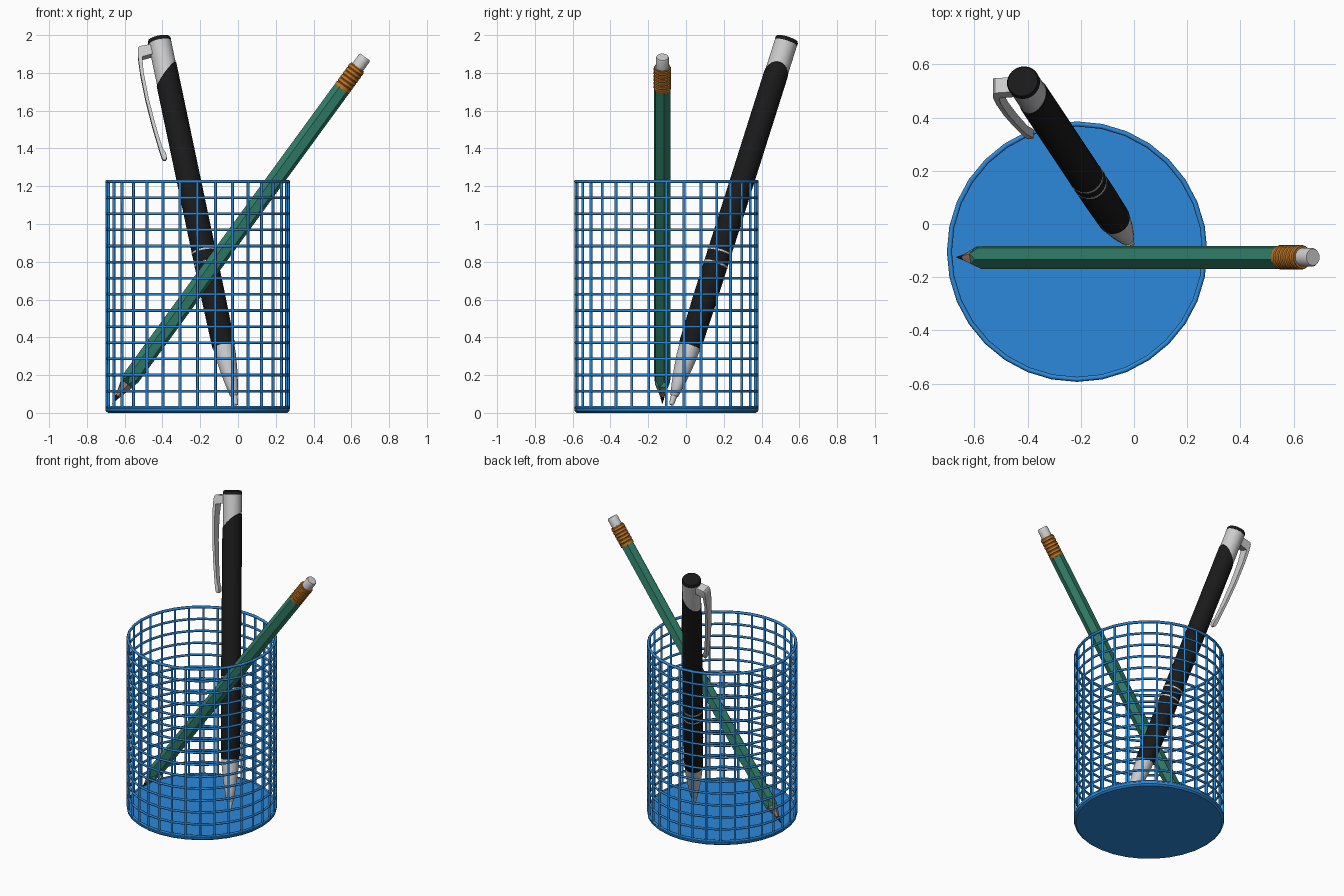
import bpy, bmesh, math
from mathutils import Vector, Matrix

if "Cube" in bpy.data.objects:
    bpy.data.objects.remove(bpy.data.objects["Cube"])


def material(name, r, g, b):
    m = bpy.data.materials.new(name)
    m.diffuse_color = (r, g, b, 1)
    m.use_nodes = True
    m.node_tree.nodes["Principled BSDF"].inputs["Base Color"].default_value = m.diffuse_color
    return m


BLUE = material("blue", 0.025, 0.25, 0.70)
GREEN = material("green", 0.03, 0.21, 0.14)
ORANGE = material("orange", 0.55, 0.19, 0.02)
WOOD = material("wood", 0.38, 0.25, 0.17)
BLACK = material("black", 0.01, 0.01, 0.01)


def frame(start, end, side):
    """Matrix whose z axis runs start->end and whose x axis leans towards side."""
    start, end, side = Vector(start), Vector(end), Vector(side)
    d = (end - start).normalized()
    u = (side - side.dot(d) * d).normalized()
    m = Matrix((u, d.cross(u), d)).transposed().to_4x4()
    m.translation = start
    return m


def add(name, bm, mat, matrix, smooth=True):
    bmesh.ops.recalc_face_normals(bm, faces=bm.faces)
    me = bpy.data.meshes.new(name)
    bm.to_mesh(me)
    bm.free()
    ob = bpy.data.objects.new(name, me)
    bpy.context.collection.objects.link(ob)
    ob.matrix_world = matrix
    if mat:
        me.materials.append(mat)
    if smooth:
        bpy.ops.object.select_all(action='DESELECT')
        ob.select_set(True)
        bpy.context.view_layer.objects.active = ob
        bpy.ops.object.shade_smooth_by_angle(angle=math.radians(35))
    return ob


def lathe(name, profile, mat, matrix, n=32, warp=None, smooth=True):
    """Turn (height, radius) points round local z; warp may adjust each point."""
    bm = bmesh.new()
    rings = []
    for t, r in profile:
        ring = []
        for i in range(n):
            a = 2 * math.pi * i / n
            tt, rr = warp(t, r, i, a) if warp else (t, r)
            ring.append(bm.verts.new((rr * math.cos(a), rr * math.sin(a), tt)))
        rings.append(ring)
    for p, q in zip(rings, rings[1:]):
        for i in range(n):
            j = (i + 1) % n
            bm.faces.new((p[i], p[j], q[j], q[i]))
    bm.faces.new(rings[0])
    bm.faces.new(rings[-1])
    return add(name, bm, mat, matrix, smooth)


# Wire cup: base plate, rings and uprights
CUP = Matrix.Translation((-0.214, -0.104, 0))
SIDES, RADIUS, TOP = 32, 0.48, 1.225
lathe("cup_base", [(0, 0.474), (0.01, 0.486), (0.024, 0.488), (0.032, 0.482)],
      BLUE, CUP, SIDES)


def wires(name, paths, closed, depth):
    cu = bpy.data.curves.new(name, 'CURVE')
    cu.dimensions = '3D'
    cu.bevel_depth = depth
    cu.bevel_resolution = 1
    cu.use_fill_caps = True
    for pts in paths:
        sp = cu.splines.new('POLY')
        sp.points.add(len(pts) - 1)
        for p, co in zip(sp.points, pts):
            p.co = (*co, 1)
        sp.use_cyclic_u = closed
    cu.materials.append(BLUE)
    ob = bpy.data.objects.new(name, cu)
    bpy.context.collection.objects.link(ob)
    ob.matrix_world = CUP


circle = [(RADIUS * math.cos(2 * math.pi * i / SIDES),
           RADIUS * math.sin(2 * math.pi * i / SIDES)) for i in range(SIDES)]
heights = [0.03 + (TOP - 0.03) * k / 14 for k in range(15)]
wires("cup_rings", [[(x, y, z) for x, y in circle] for z in heights[:-1]], True, 0.008)
wires("cup_rim", [[(x, y, TOP) for x, y in circle]], True, 0.0095)
wires("cup_uprights", [[(x, y, 0.02), (x, y, TOP)] for x, y in circle], False, 0.008)

# Pencil: hexagonal body with a scalloped sharpened end
PENCIL = frame((-0.665, -0.125, 0.05), (0.672, -0.125, 1.883), (-0.8, 0, 0.6))
PENCIL = PENCIL @ Matrix.Rotation(math.radians(10), 4, 'Z')


def hexagon(t, r, i, a):
    if r < 0.045 or i % 2 == 0:
        return t, r
    return (t - 0.045 if t < 1 else t), r * math.cos(math.pi / 6)


lathe("pencil_body", [(0.175, 0.046), (2.08, 0.046)], GREEN, PENCIL, 12, hexagon, False)
lathe("pencil_wood", [(0.05, 0.013), (0.175, 0.046)], WOOD, PENCIL, 12, hexagon)
lathe("pencil_lead", [(0, 0.002), (0.05, 0.013)], BLACK, PENCIL, 12)
ferrule = [(2.06, 0.044)]
for k in range(6):
    t = 2.066 + k * 0.023
    ferrule += [(t, 0.046), (t + 0.014, 0.046), (t + 0.018, 0.042)]
ferrule += [(2.205, 0.042)]
lathe("pencil_ferrule", ferrule, ORANGE, PENCIL, 24)
lathe("pencil_eraser", [(2.19, 0.035), (2.262, 0.035), (2.27, 0.031)], None, PENCIL, 24)

# Pen: local x points towards the clip
PEN = frame((-0.01, -0.078, 0.042), (-0.418, 0.535, 1.979), (-1, 0, 0))


def slanted(t, r, i, a):
    return (t - 0.055 * math.cos(a) if t > 1.8 else t), r


lathe("pen_tip", [(0, 0.010), (0.012, 0.014), (0.05, 0.017), (0.055, 0.022), (0.12, 0.034),
                  (0.2, 0.046), (0.27, 0.054), (0.34, 0.058)], None, PEN)
lathe("pen_barrel", [(0.33, 0.058), (0.335, 0.061), (0.6, 0.064), (1.3, 0.064),
                     (1.872, 0.064), (1.876, 0.060)], BLACK, PEN, 32, slanted)
for name, t in (("pen_lower_ring", 0.795), ("pen_upper_ring", 0.865)):
    lathe(name, [(t - 0.006, 0.063), (t - 0.005, 0.0655), (t + 0.005, 0.0655),
                 (t + 0.006, 0.063)], None, PEN)
lathe("pen_sleeve", [(1.79, 0.061), (2.055, 0.061)], None, PEN)
lathe("pen_cap", [(2.053, 0.062), (2.066, 0.062), (2.075, 0.057)], BLACK, PEN)

# Pen clip: (distance along pen, inner offset, outer offset, half width)
clip = [(1.405, 0.097, 0.108, 0.010), (1.415, 0.090, 0.115, 0.015), (1.44, 0.090, 0.118, 0.017),
        (1.47, 0.102, 0.121, 0.018), (1.6, 0.113, 0.131, 0.021), (1.75, 0.120, 0.137, 0.025),
        (1.9, 0.118, 0.136, 0.029), (1.985, 0.108, 0.130, 0.032), (1.99, 0.045, 0.130, 0.032),
        (2.035, 0.045, 0.122, 0.032), (2.045, 0.045, 0.112, 0.029)]
bm = bmesh.new()
rows = [[bm.verts.new(c) for c in ((i, -w, t), (o, -w, t), (o, w, t), (i, w, t))]
        for t, i, o, w in clip]
for p, q in zip(rows, rows[1:]):
    for k in range(4):
        j = (k + 1) % 4
        bm.faces.new((p[k], p[j], q[j], q[k]))
bm.faces.new(rows[0])
bm.faces.new(rows[-1])
add("pen_clip", bm, None, PEN)
